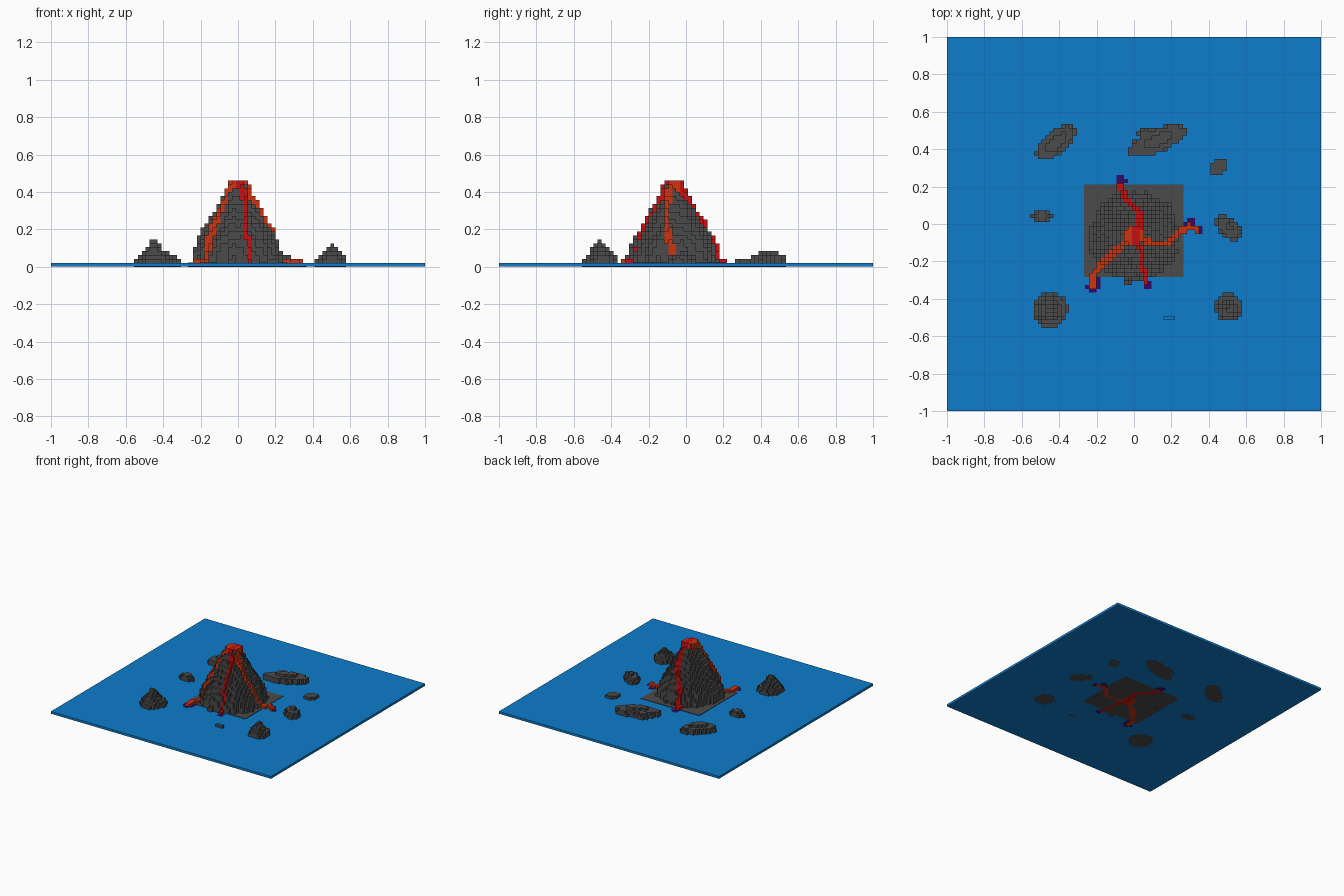
import bpy, bmesh, math
from mathutils import Vector

if "Cube" in bpy.data.objects:
    bpy.data.objects.remove(bpy.data.objects["Cube"])

V = 0.021                      # block size
PEAK = Vector((0.0, -0.065))   # volcano centre


def material(name, rgb):
    m = bpy.data.materials.new(name)
    m.diffuse_color = (*rgb, 1)
    m.use_nodes = True
    m.node_tree.nodes["Principled BSDF"].inputs["Base Color"].default_value = m.diffuse_color
    return m


MATS = {
    "rock": material("dark_grey_rock", (0.069, 0.069, 0.069)),
    "water": material("blue_water", (0.0044, 0.205, 0.597)),
    "red": material("red_lava", (0.58, 0.005, 0.005)),
    "orange": material("orange_lava", (0.62, 0.034, 0.005)),
    "purple": material("purple_cooling_lava", (0.032, 0.003, 0.127)),
}


def slab(name, x0, x1, y0, y1, z0, z1, mat):
    bpy.ops.mesh.primitive_cube_add(size=1, location=((x0 + x1) / 2, (y0 + y1) / 2, (z0 + z1) / 2))
    ob = bpy.context.object
    ob.name = name
    ob.scale = (x1 - x0, y1 - y0, z1 - z0)
    bpy.ops.object.transform_apply(location=False, rotation=False)
    ob.data.materials.append(MATS[mat])


def interp(pts, x):
    for (x0, y0), (x1, y1) in zip(pts, pts[1:]):
        if x <= x1:
            return y0 + (y1 - y0) * max(0, x - x0) / (x1 - x0)
    return 0


def seg_dist(p, a, b):
    t = max(0, min(1, (p - a).dot(b - a) / (b - a).length_squared))
    return (p - a - t * (b - a)).length


# volcano slope: (radius, height)
SLOPE = [(0, 0.462), (0.05, 0.455), (0.075, 0.39), (0.1, 0.345), (0.15, 0.25),
         (0.185, 0.19), (0.21, 0.145), (0.226, 0.1), (0.24, 0.04)]


def volcano_layers(p):
    d = p - PEAK
    a = math.atan2(d.y, d.x)
    r = d.length
    rough = 0.03 * math.sin(5 * a + 1) + 0.025 * math.sin(11 * a + 40 * r) + 0.02 * math.sin(23 * a)
    return round(interp(SLOPE, r * (1 + rough * min(1, r * 8))) / V)


# lava streams: colour, half width, path in plan
STREAMS = [
    ("red", 0.012, [(0, -0.07), (0.03, -0.12), (0.04, -0.2), (0.05, -0.25), (0.07, -0.31)]),
    ("orange", 0.018, [(0, -0.07), (-0.1, -0.14), (-0.17, -0.21), (-0.22, -0.28), (-0.22, -0.33)]),
    ("orange", 0.017, [(0, -0.07), (0.08, -0.10), (0.18, -0.11), (0.25, -0.04), (0.29, -0.01), (0.33, -0.03)]),
    ("red", 0.016, [(0, -0.07), (0.03, -0.02), (0.03, 0.07), (-0.03, 0.13), (-0.07, 0.18), (-0.07, 0.215)]),
]
# cooled lava pools at the stream ends: x, y, radius
POOLS = [(-0.07, 0.235, 0.03), (0.3, 0.0, 0.034), (0.345, -0.035, 0.02),
         (-0.22, -0.335, 0.036), (0.07, -0.325, 0.02), (-0.19, -0.3, 0.02)]

# islets: x, y, x radius, y radius, angle, layers, slope power
ISLETS = {
    "front_left_islet": [(-0.45, -0.46, 0.095, 0.095, 0, 8, 1.4)],
    "front_right_islet": [(0.506, -0.445, 0.075, 0.075, 0, 6, 1.2)],
    "right_islet": [(0.507, -0.02, 0.083, 0.05, -40, 4, 1)],
    "small_back_right_islet": [(0.45, 0.305, 0.062, 0.036, 50, 2, 1)],
    "long_back_islet": [(0.125, 0.445, 0.17, 0.06, 22, 4, 0.6),
                        (0.2, 0.5, 0.045, 0.04, 0, 3, 1),
                        (0.07, 0.475, 0.05, 0.045, 0, 3, 1)],
    "back_left_islet": [(-0.42, 0.435, 0.13, 0.06, 40, 4, 0.6)],
    "small_left_islet": [(-0.493, 0.045, 0.054, 0.036, 0, 3, 1)],
}


def islet_layers(p, blobs):
    best = 0
    for x, y, rx, ry, ang, n, power in blobs:
        d = p - Vector((x, y))
        c, s = math.cos(math.radians(ang)), math.sin(math.radians(ang))
        q = math.hypot((d.x * c + d.y * s) / rx, (d.y * c - d.x * s) / ry)
        if q <= 1:
            best = max(best, round(2 + (n - 2) * (1 - q) ** power + 0.2))
    return best


# collect columns: (i, j) -> (layers, part, colour)
cols = {}
for i in range(-47, 48):
    for j in range(-47, 48):
        p = Vector((i * V, j * V))
        h = volcano_layers(p)
        if h > 1:
            cols[i, j] = (h, "volcano", "rock")
        for name, blobs in ISLETS.items():
            n = islet_layers(p, blobs)
            if n:
                cols[i, j] = (n, name, "rock")
        if any((p - Vector((x, y))).length < r for x, y, r in POOLS) and h < 2:
            cols[i, j] = (1, "cooled_lava_pools", "purple")
        for colour, w, path in STREAMS:
            pts = [Vector(q) for q in path]
            if min(seg_dist(p, a, b) for a, b in zip(pts, pts[1:])) < w:
                cols[i, j] = (min(22, max(2, h + 1)), "lava_streams", colour)
        # molten summit
        if (p - PEAK).length < 0.055:
            cols[i, j] = (22, "lava_summit", "red" if abs(p.x - 0.01) < 0.022 else "orange")
# tiny reef in front
for i in (8, 9, 10):
    cols[i, -24] = (2, "front_reef", "rock")

DIRS = [(1, 0, 0), (-1, 0, 0), (0, 1, 0), (0, -1, 0), (0, 0, 1), (0, 0, -1)]


def build_blocks(part):
    """Mesh of the exposed block faces of one part."""
    bm = bmesh.new()
    verts, slots = {}, []

    def vert(c):
        if c not in verts:
            verts[c] = bm.verts.new(((c[0] - 0.5) * V, (c[1] - 0.5) * V, c[2] * V))
        return verts[c]

    for (i, j), (h, owner, colour) in cols.items():
        if owner != part:
            continue
        for k in range(h):
            for d in DIRS:
                n = (i + d[0], j + d[1])
                if (0 <= k + d[2] < cols.get(n, (0,))[0]):
                    continue
                ax = [abs(c) for c in d].index(1)
                u, w = (ax + 1) % 3, (ax + 2) % 3
                ring = [(0, 0), (1, 0), (1, 1), (0, 1)]
                if d[ax] < 0:
                    ring.reverse()
                quad = []
                for a, b in ring:
                    c = [i, j, k]
                    c[ax] += d[ax] > 0
                    c[u] += a
                    c[w] += b
                    quad.append(vert(tuple(c)))
                f = bm.faces.new(quad)
                col = "water" if part == "front_reef" and d[2] > 0 else colour
                if col not in slots:
                    slots.append(col)
                f.material_index = slots.index(col)
    me = bpy.data.meshes.new(part)
    bm.to_mesh(me)
    bm.free()
    for s in slots:
        me.materials.append(MATS[s])
    bpy.context.collection.objects.link(bpy.data.objects.new(part, me))


# sea and square shore
slab("sea", -1, 1, -1, 1, 0.0008, 0.0198, "water")
slab("shore_plate", -0.267, 0.265, -0.283, 0.21, 0.0004, 0.0235, "rock")
for part in sorted({c[1] for c in cols.values()}):
    build_blocks(part)
